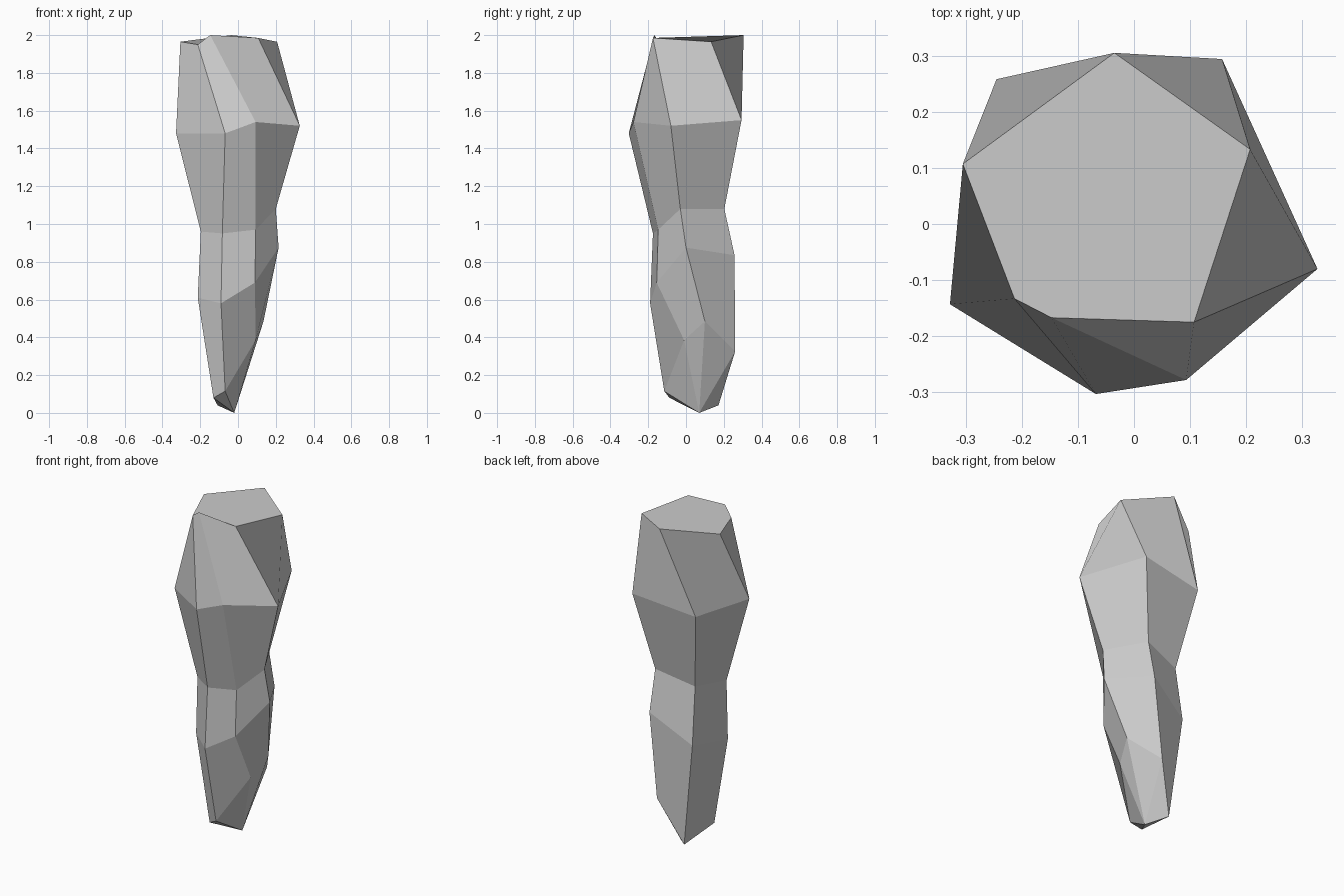
import bpy, bmesh

# Six-sided cross-sections of the stone, bottom to top, counter-clockwise from the left
rings = [
    [(-.13, -.088, .08), (-.068, -.115, .115), (.093, -.01, .385),
     (.135, .10, .485), (.014, .26, .325), (-.108, .172, .04)],
    [(-.213, -.10, .61), (-.09, -.19, .58), (.09, -.155, .69),
     (.215, 0, .875), (.067, .257, .835), (-.183, .20, .675)],
    [(-.197, -.11, .96), (-.083, -.175, .95), (.093, -.147, .97),
     (.20, -.03, 1.08), (.066, .203, 1.08), (-.17, .155, 1.016)],
    [(-.328, -.143, 1.48), (-.068, -.303, 1.48), (.093, -.278, 1.54),
     (.327, -.08, 1.52), (.157, .294, 1.55), (-.245, .258, 1.50)],
    [(-.305, .107, 1.965), (-.213, -.133, 1.95), (-.147, -.167, 2.0),
     (.107, -.175, 1.985), (.207, .133, 1.965), (-.035, .305, 2.0)],
]

bm = bmesh.new()
loops = [[bm.verts.new(p) for p in ring] for ring in rings]

# Side facets between neighbouring sections
for low, high in zip(loops, loops[1:]):
    for i in range(6):
        j = (i + 1) % 6
        bm.faces.new((low[i], low[j], high[j], high[i]))

# Flat top
bm.faces.new(loops[-1])

# Bottom tip
tip = bm.verts.new((-.02, .07, 0))
for i in range(6):
    bm.faces.new((loops[0][(i + 1) % 6], loops[0][i], tip))

bmesh.ops.recalc_face_normals(bm, faces=bm.faces)
mesh = bpy.data.meshes.new("stone_pillar")
bm.to_mesh(mesh)
bm.free()
stone = bpy.data.objects.new("stone_pillar", mesh)
bpy.context.collection.objects.link(stone)
